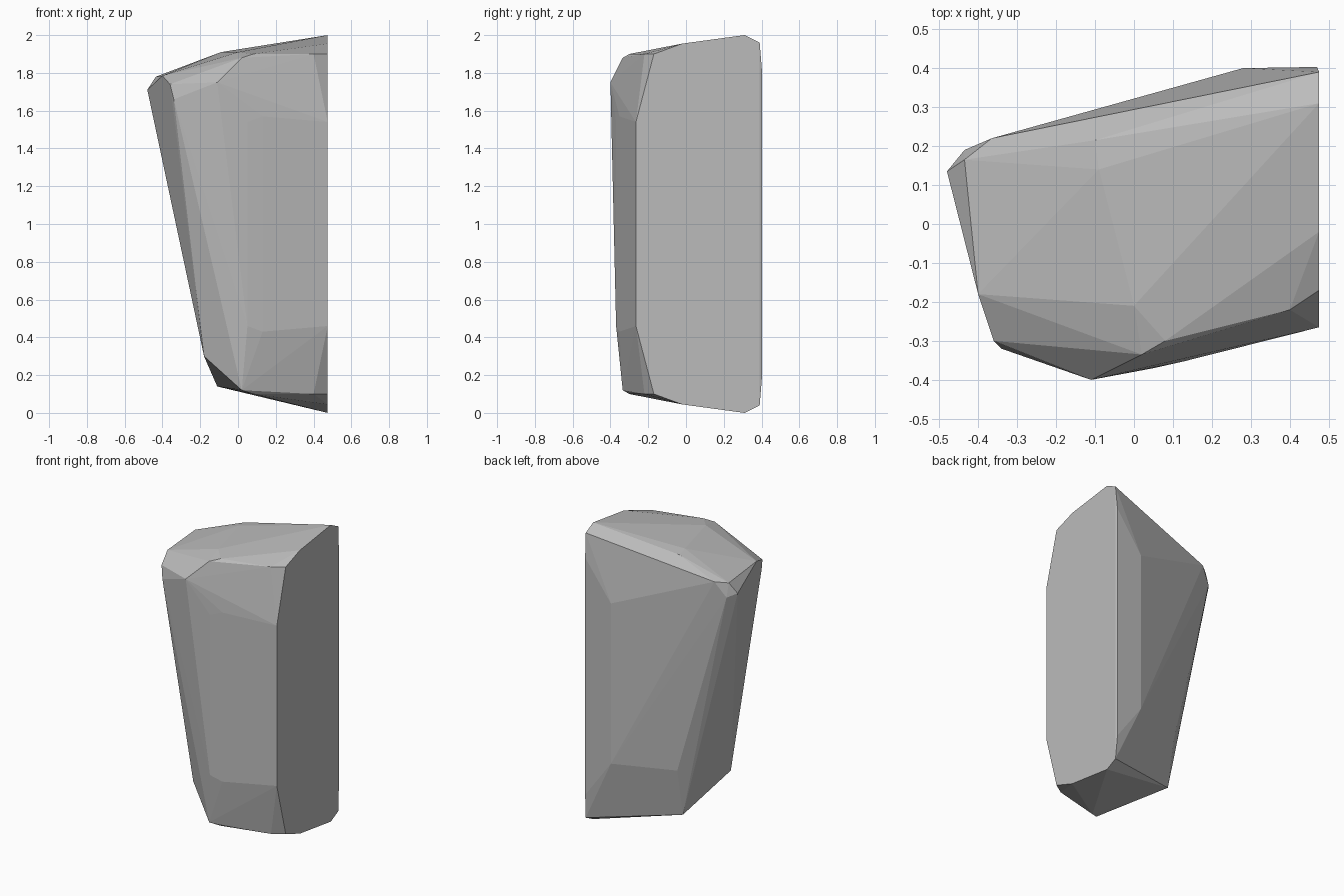
import bpy
import bmesh
import math
from mathutils import Vector

default_cube = bpy.data.objects.get("Cube")
if default_cube:
    bpy.data.objects.remove(default_cube, do_unlink=True)

HEIGHT = 2.0
SPLIT_X = 0.475


def make_material(name, colour):
    material = bpy.data.materials.new(name)
    material.use_nodes = True
    material.diffuse_color = colour
    shader = material.node_tree.nodes["Principled BSDF"]
    shader.inputs["Base Color"].default_value = colour
    shader.inputs["Roughness"].default_value = 0.9
    return material


def mirrored(points):
    """Return the corners together with their copies about mid height."""
    return points + [(x, y, HEIGHT - z) for x, y, z in points]


def make_convex_rock(name, corners, material):
    """Wrap the corners in a flat-faceted convex shell."""
    mesh = bpy.data.meshes.new(name)
    bm = bmesh.new()
    for corner in corners:
        bm.verts.new(Vector(corner))
    hull = bmesh.ops.convex_hull(bm, input=bm.verts[:])
    unused = {item for key in ("geom_interior", "geom_unused") for item in hull[key]
              if isinstance(item, bmesh.types.BMVert)}
    bmesh.ops.delete(bm, geom=list(unused), context="VERTS")
    # Join coplanar triangles, such as those across the split face
    bmesh.ops.dissolve_limit(bm, angle_limit=math.radians(1),
                             verts=bm.verts[:], edges=bm.edges[:])
    bmesh.ops.recalc_face_normals(bm, faces=bm.faces[:])
    for face in bm.faces:
        face.smooth = False
    bm.to_mesh(mesh)
    bm.free()
    mesh.materials.append(material)
    rock = bpy.data.objects.new(name, mesh)
    bpy.context.scene.collection.objects.link(rock)
    return rock


# Straight cleaved side: outline as (y, z), repeated top and bottom
split_outline = [(0.31, 2), (0.39, 1.96), (-0.02, 1.955), (-0.17, 1.9), (-0.265, 1.54)]
split_face = mirrored([(SPLIT_X, y, z) for y, z in split_outline])

# Broad front and back planes, with chamfers above and below
front_plane = mirrored([(0.05, -0.37, 1.54), (0.13, -0.352, 1.57)])
front_chamfer = mirrored([(0.02, -0.335, 1.88), (0.08, -0.3, 1.9), (0.4, -0.22, 1.9)])
back_plane = mirrored([(0.28, 0.4, 1.54), (0.47, 0.403, 1.8)])

# Leaning side, wider at the shoulder than at the foot
shoulder = [(-0.11, -0.4, 1.75), (-0.34, -0.32, 1.66), (-0.36, -0.3, 1.74),
            (-0.4, -0.18, 1.785), (-0.48, 0.135, 1.71), (-0.435, 0.165, 1.78),
            (-0.435, 0.19, 1.69), (-0.365, 0.22, 1.79)]
foot = [(-0.18, -0.22, 0.3), (-0.11, 0.19, 0.14), (-0.11, 0.25, 0.46)]

# Gently faceted crown
crown = [(-0.09, 0.14, 1.91), (-0.1, 0.215, 1.9), (0, -0.21, 1.91)]

stone = make_material("grey stone", (0.5, 0.5, 0.5, 1))
make_convex_rock("rock",
                 split_face + front_plane + front_chamfer + back_plane
                 + shoulder + foot + crown, stone)
